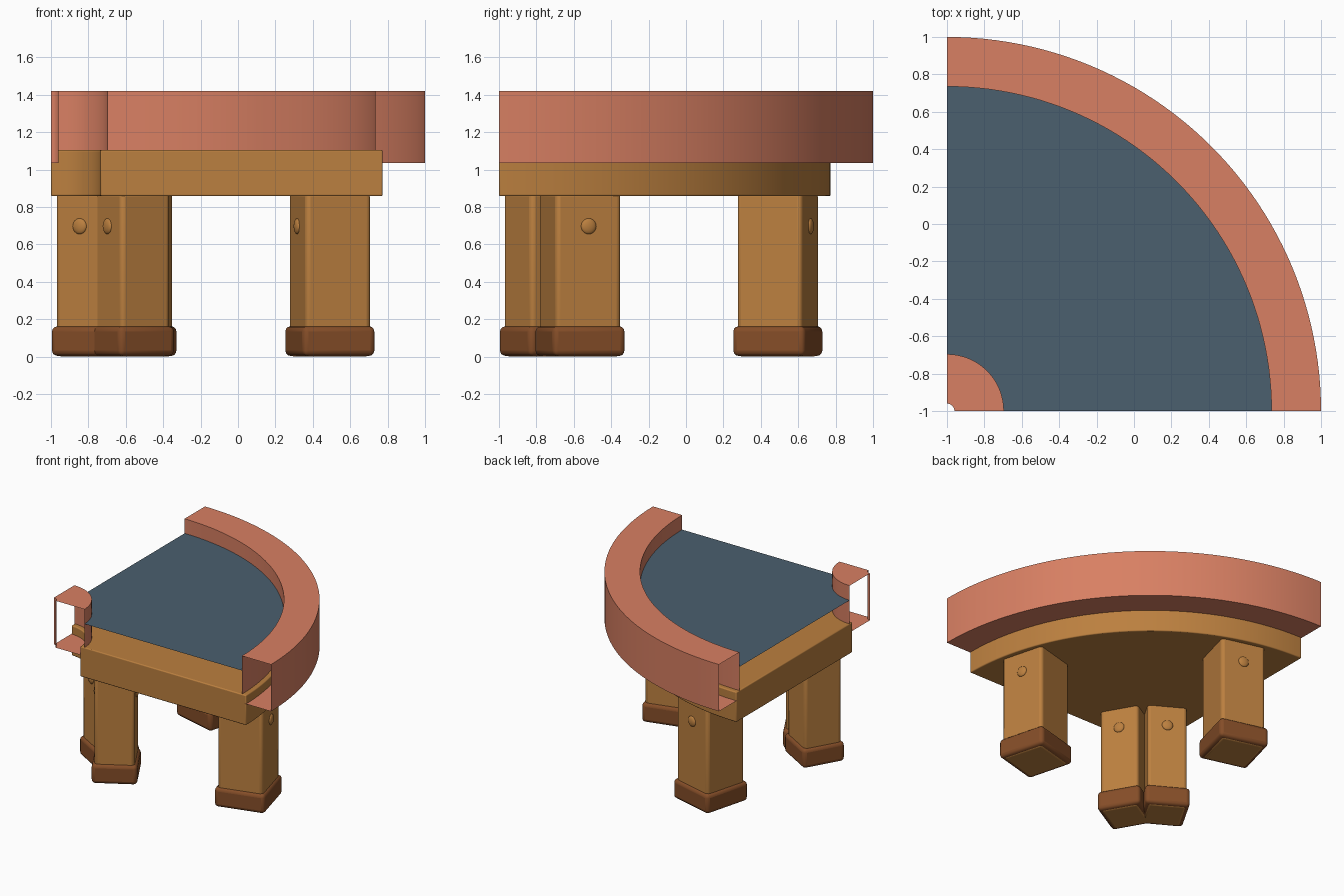
import bpy, bmesh, math
from mathutils import Matrix, Vector

if "Cube" in bpy.data.objects:
    bpy.data.objects.remove(bpy.data.objects["Cube"])

CORNER = Vector((-1.0, -1.0, 0.0))   # centre of the quarter circle
SEGS = 48


def material(name, color):
    m = bpy.data.materials.new(name)
    m.diffuse_color = (*color, 1.0)
    m.use_nodes = True
    m.node_tree.nodes["Principled BSDF"].inputs["Base Color"].default_value = m.diffuse_color
    return m


PINK = material("terracotta", (0.69, 0.215, 0.125))
CLOTH = material("slate_blue", (0.070, 0.115, 0.158))
WOOD = material("warm_wood", (0.500, 0.215, 0.050))
FOOT = material("dark_brown", (0.235, 0.075, 0.021))


def finish(name, bm, mat, bevel=0.0, segments=3):
    mesh = bpy.data.meshes.new(name)
    bm.to_mesh(mesh)
    bm.free()
    mesh.materials.append(mat)
    obj = bpy.data.objects.new(name, mesh)
    bpy.context.collection.objects.link(obj)
    if bevel:
        mod = obj.modifiers.new("bevel", 'BEVEL')
        mod.width, mod.segments = bevel, segments
        mod.limit_method = 'ANGLE'
        mod.angle_limit = math.radians(40)
    bpy.ops.object.select_all(action='DESELECT')
    obj.select_set(True)
    bpy.context.view_layer.objects.active = obj
    bpy.ops.object.shade_smooth_by_angle(angle=math.radians(35))
    return obj


def quarter_sweep(name, profile, mat, closed=True, capped=False, bevel=0.0):
    """Sweep an (r, z) section through 90 degrees about the corner."""
    bm = bmesh.new()
    rings = []
    for i in range(SEGS + 1):
        a = math.pi / 2 * i / SEGS
        rings.append([bm.verts.new(CORNER + Vector((r * math.cos(a), r * math.sin(a), z)))
                      for r, z in profile])
    n = len(profile)
    for a, b in zip(rings, rings[1:]):
        for j in range(n if closed else n - 1):
            k = (j + 1) % n
            bm.faces.new((a[j], b[j], b[k], a[k]))
    if capped:
        bm.faces.new(rings[0])
        bm.faces.new(rings[-1][::-1])
    return finish(name, bm, mat, bevel)


def section(r0, r1, z0, z1):
    return [(r0, z0), (r1, z0), (r1, z1), (r0, z1)]


def block(name, x, y, width, z0, z1, angle, mat, bevel):
    """Rounded square block turned about z."""
    bm = bmesh.new()
    place = (Matrix.Translation((x, y, (z0 + z1) / 2))
             @ Matrix.Rotation(math.radians(angle), 4, 'Z')
             @ Matrix.Diagonal((width, width, z1 - z0, 1)))
    bmesh.ops.create_cube(bm, size=1, matrix=place)
    return finish(name, bm, mat, bevel)


def knob(name, x, y, angle):
    """Flattened round peg head facing along the given angle."""
    bm = bmesh.new()
    place = (Matrix.Translation((x, y, 0.697))
             @ Matrix.Rotation(math.radians(angle), 4, 'Z')
             @ Matrix.Diagonal((0.017, 0.042, 0.042, 1)))
    bmesh.ops.create_uvsphere(bm, u_segments=20, v_segments=12, radius=1, matrix=place)
    return finish(name, bm, WOOD)


# Table top: wooden slab and hollow open-ended rims
quarter_sweep("table_slab", section(0.265, 1.773, 0.858, 1.105), WOOD, capped=True, bevel=0.008)
quarter_sweep("outer_rim", section(1.735, 2.0, 1.035, 1.42), PINK)
quarter_sweep("inner_rim", section(0.04, 0.304, 1.035, 1.42), PINK)

# Thin cloth sheet stretched between the rims, above the slab
quarter_sweep("cloth_surface", [(1.735, 1.30), (0.304, 1.30)], CLOTH, closed=False)

# Legs: an outer and an inner one on each side of the diagonal
for kind, x, y, width, angle in (("outer", 0.491, -0.567, 0.36, 15),
                                 ("inner", -0.567, -0.771, 0.302, 30)):
    for side, px, py, turn in (("right", x, y, angle), ("back", y, x, 90 - angle)):
        tag = f"{kind}_{side}"
        block(f"leg_{tag}", px, py, width, 0.0, 0.88, turn, WOOD, 0.025)
        block(f"foot_{tag}", px, py, width + 0.04, 0.004, 0.162, turn, FOOT, 0.028)
        c, s = math.cos(math.radians(turn)), math.sin(math.radians(turn))
        for end, sign in (("far", 1), ("near", -1)):
            d = sign * width / 2
            knob(f"knob_{tag}_{end}", px + d * c, py + d * s, turn)
